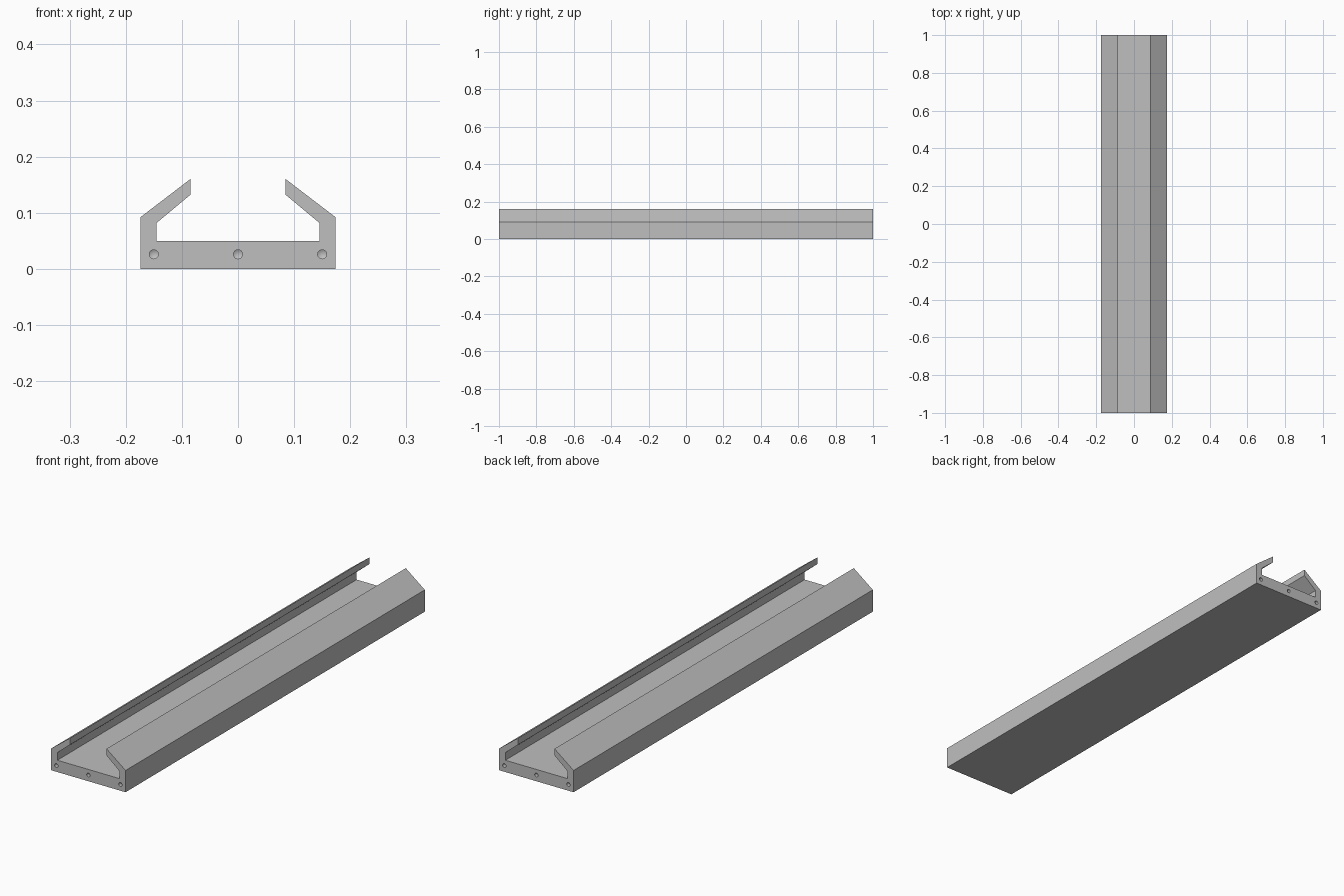
import bpy
import bmesh
from mathutils import Matrix, Vector

if "Cube" in bpy.data.objects:
    bpy.data.objects.remove(bpy.data.objects["Cube"])

HALF_LENGTH = 1.0
HOLE_RADIUS = 0.008
HOLE_DEPTH = 0.05
HOLE_Z = 0.026

# One grey metal for the whole part
metal = bpy.data.materials.new("grey metal")
metal.use_nodes = True
grey = (0.52, 0.52, 0.52, 1)
metal.diffuse_color = grey
metal.node_tree.nodes["Principled BSDF"].inputs["Base Color"].default_value = grey


def make_object(name, bm):
    bmesh.ops.recalc_face_normals(bm, faces=bm.faces)
    mesh = bpy.data.meshes.new(name)
    bm.to_mesh(mesh)
    bm.free()
    mesh.materials.append(metal)
    obj = bpy.data.objects.new(name, mesh)
    bpy.context.collection.objects.link(obj)
    return obj


# Channel rail: half section mirrored, then extruded along its length
half = [(0.174, 0), (0.174, 0.092), (0.085, 0.16),
        (0.085, 0.132), (0.145, 0.082), (0.145, 0.05)]
section = half + [(-x, z) for x, z in reversed(half)]
bm = bmesh.new()
face = bm.faces.new([bm.verts.new((x, -HALF_LENGTH, z)) for x, z in section])
ends = bmesh.ops.extrude_face_region(bm, geom=[face])["geom"]
bmesh.ops.translate(bm, vec=(0, 2 * HALF_LENGTH, 0),
                    verts=[v for v in ends if isinstance(v, bmesh.types.BMVert)])
rail = make_object("channel_rail", bm)

# Drilled screw holes with conical bottoms, three in each end
bm = bmesh.new()
for side in (-1, 1):
    for x in (-0.15, 0, 0.15):
        inward = Vector((0, -side, 0))
        turn = inward.to_track_quat("Z", "Y").to_matrix().to_4x4()
        place = Matrix.Translation((x, side * HALF_LENGTH, HOLE_Z)) @ turn
        drill = bmesh.ops.create_cone(bm, cap_ends=True, segments=24,
                                      radius1=HOLE_RADIUS, radius2=HOLE_RADIUS,
                                      depth=2 * HOLE_DEPTH, matrix=place)
        tip_face = max({f for v in drill["verts"] for f in v.link_faces if len(f.verts) > 4},
                       key=lambda f: f.calc_center_median().dot(inward))
        tip = bmesh.ops.poke(bm, faces=[tip_face])["verts"]
        bmesh.ops.translate(bm, verts=tip, vec=inward * HOLE_RADIUS * 0.6)
drills = make_object("hole_cutter", bm)
drills.hide_render = True

cut = rail.modifiers.new("screw_holes", "BOOLEAN")
cut.object = drills
cut.operation = "DIFFERENCE"
cut.solver = "EXACT"
bpy.context.view_layer.objects.active = rail
rail.select_set(True)
bpy.ops.object.modifier_apply(modifier=cut.name)
bpy.data.objects.remove(drills)

# Round hole walls smooth, all flat walls and edges crisp
bpy.ops.object.shade_smooth_by_angle()
